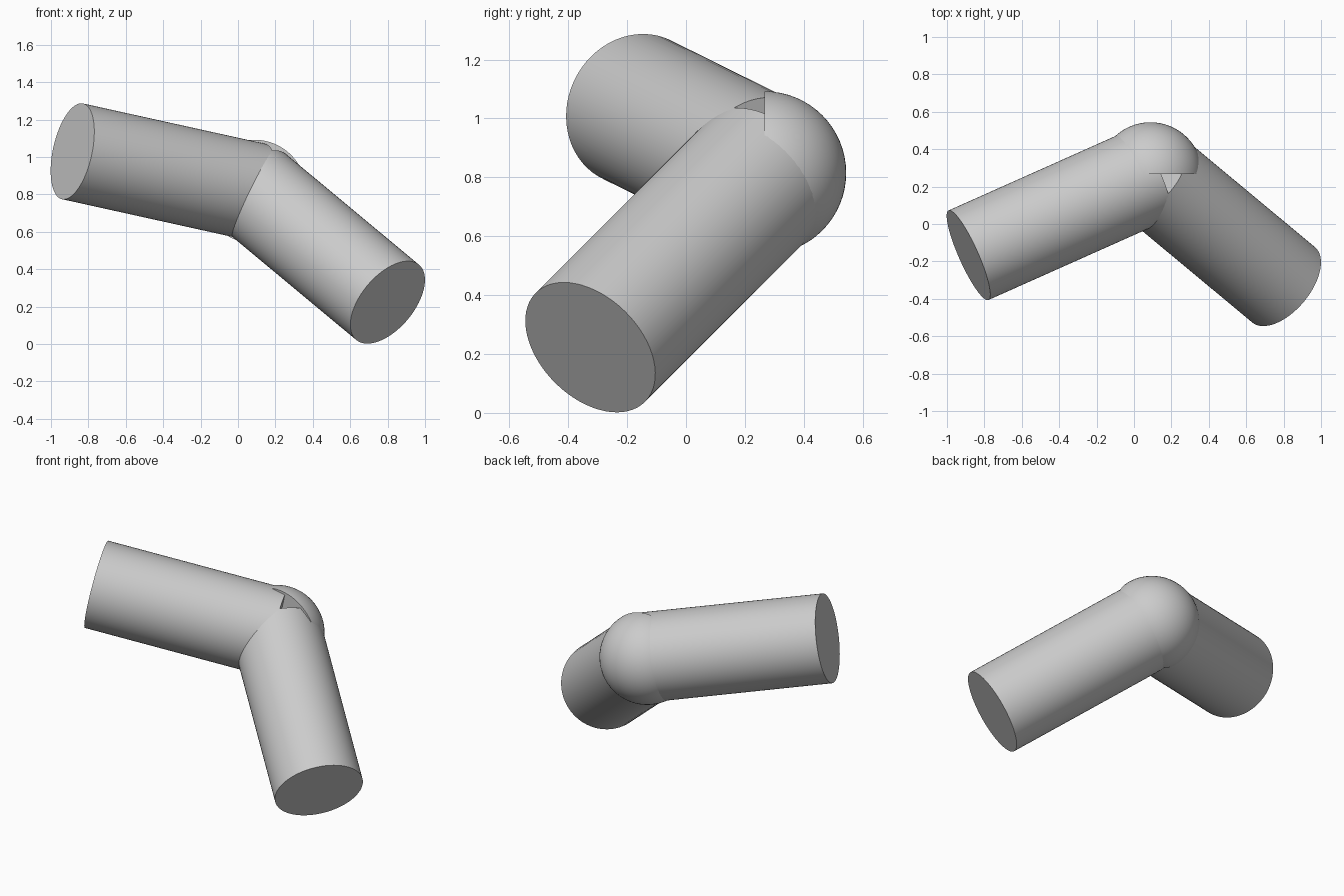
import bpy
import bmesh
import math
from mathutils import Vector

cube = bpy.data.objects.get("Cube")
if cube:
    bpy.data.objects.remove(cube, do_unlink=True)

JOINT = Vector((0.088, 0.267, 0.815))
PIPE_RADIUS = 0.262
BALL_RADIUS = 0.277

# Single plain grey
grey = bpy.data.materials.new("light_grey")
grey.use_nodes = True
colour = (0.6, 0.6, 0.6, 1)
grey.diffuse_color = colour
grey.node_tree.nodes["Principled BSDF"].inputs["Base Color"].default_value = colour


def finish(obj, name):
    obj.name = name
    obj.data.materials.append(grey)
    bpy.ops.object.select_all(action="DESELECT")
    obj.select_set(True)
    bpy.context.view_layer.objects.active = obj
    bpy.ops.object.shade_smooth_by_angle(angle=math.radians(35))


def pipe(name, end):
    """Closed cylinder from the joint centre to the given end centre."""
    axis = end - JOINT
    bpy.ops.mesh.primitive_cylinder_add(
        vertices=64, radius=PIPE_RADIUS, depth=axis.length,
        location=(JOINT + end) / 2,
        rotation=axis.to_track_quat("Z", "Y").to_euler())
    finish(bpy.context.object, name)


# Two pipe arms meeting at the joint
pipe("right_arm", Vector((-0.885, -0.167, 1.03)))
pipe("left_arm", Vector((0.80, -0.325, 0.2225)))

# Half ball capping the back of the elbow, flat side to the front
mesh = bpy.data.meshes.new("elbow_cap")
bm = bmesh.new()
bmesh.ops.create_uvsphere(bm, u_segments=64, v_segments=32, radius=BALL_RADIUS)
cut = bmesh.ops.bisect_plane(
    bm, geom=bm.verts[:] + bm.edges[:] + bm.faces[:], dist=1e-5,
    plane_co=(0, 0, 0), plane_no=(0, -1, 0), clear_outer=True)
rim = [e for e in bm.edges if e.is_boundary]
bmesh.ops.holes_fill(bm, edges=rim, sides=0)
bmesh.ops.recalc_face_normals(bm, faces=bm.faces[:])
bm.to_mesh(mesh)
bm.free()
cap = bpy.data.objects.new("elbow_cap", mesh)
cap.location = JOINT
bpy.context.collection.objects.link(cap)
finish(cap, "elbow_cap")
